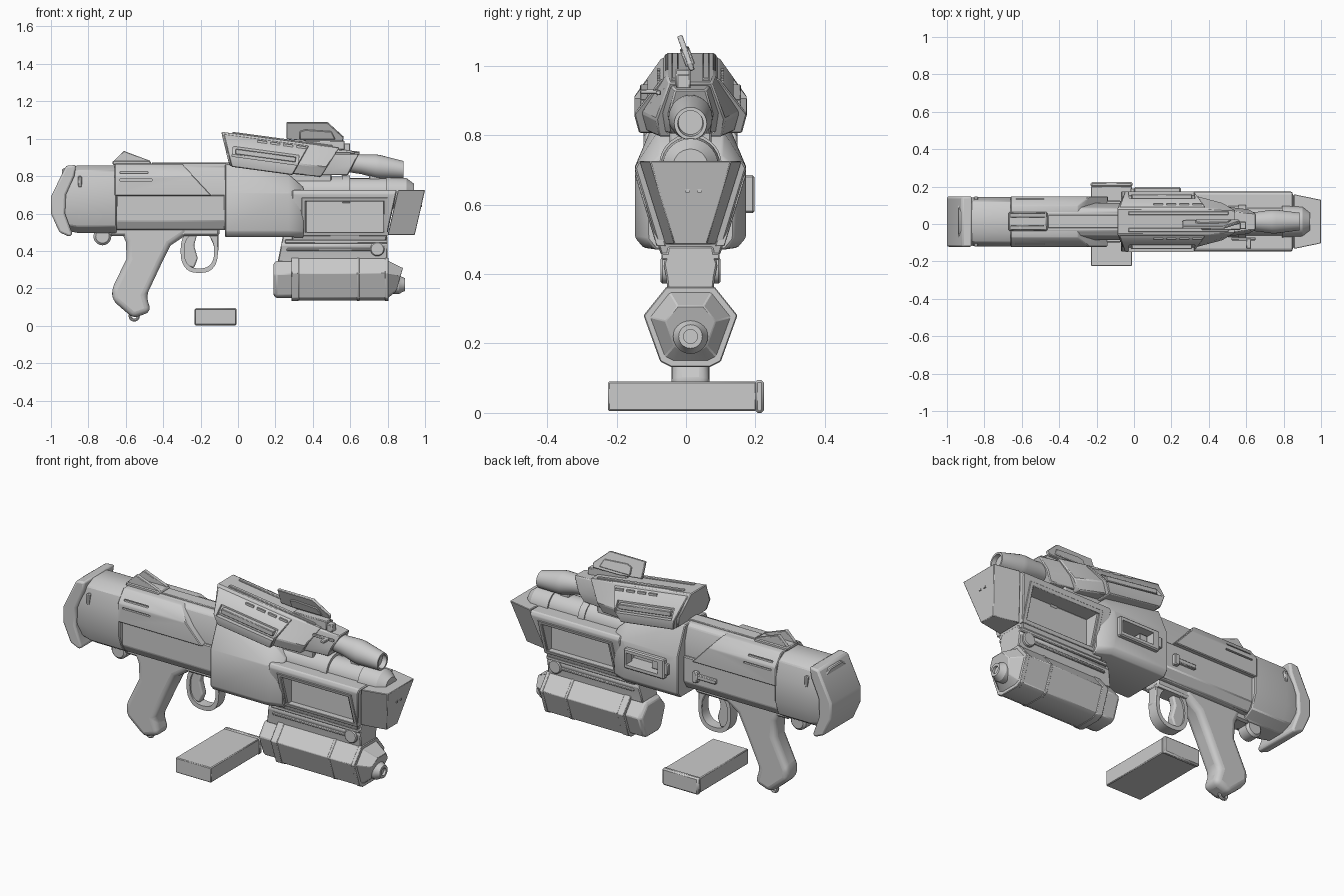
import bpy, bmesh
from math import sin, cos, pi, radians
from mathutils import Matrix

if "Cube" in bpy.data.objects:
    bpy.data.objects.remove(bpy.data.objects["Cube"])

C = 0.013                      # the gun's own centre plane in y


def finish(name, bm, bevel=0, segs=1):
    bmesh.ops.recalc_face_normals(bm, faces=bm.faces)
    me = bpy.data.meshes.new(name)
    bm.to_mesh(me)
    bm.free()
    ob = bpy.data.objects.new(name, me)
    bpy.context.collection.objects.link(ob)
    if bevel:
        m = ob.modifiers.new("bevel", 'BEVEL')
        m.width, m.segments, m.limit_method = bevel, segs, 'ANGLE'
    return ob


def skin(name, rings, bevel=0, segs=1, closed=False):
    """Join rings of points with quads; cap both ends, or close into a loop."""
    bm = bmesh.new()
    vs = [[bm.verts.new(p) for p in r] for r in rings]
    n = len(vs[0])
    pairs = list(zip(vs, vs[1:])) + ([(vs[-1], vs[0])] if closed else [])
    for a, b in pairs:
        for i in range(n):
            bm.faces.new((a[i], a[(i + 1) % n], b[(i + 1) % n], b[i]))
    if not closed:
        bm.faces.new(vs[0])
        bm.faces.new(vs[-1])
    return finish(name, bm, bevel, segs)


def loft(name, stations, bevel=0.005, segs=1):
    """Stations (x, shear, half section [(half width, z) top to bottom])."""
    rings = []
    for x, k, half in stations:
        pts = half + [(-y, z) for y, z in reversed(half)]
        rings.append([(x + k * (z - half[0][1]), C + y, z) for y, z in pts])
    return skin(name, rings, bevel, segs)


def prism(name, x0, x1, half, k0=0, k1=0, bevel=0.005):
    return loft(name, [(x0, k0, half), (x1, k1, half)], bevel)


def plate(name, pts, hy, bevel=0.005, segs=1, y=C):
    return skin(name, [[(a, y + s * hy, b) for a, b in pts] for s in (-1, 1)], bevel, segs)


def disc(name, x, z, r, hy, y=C, bevel=0.005):
    return plate(name, [(x + r * cos(i * pi / 10), z + r * sin(i * pi / 10)) for i in range(20)], hy, bevel, 1, y)


def turned(name, prof, z, slope=0, n=28):
    x0 = prof[0][0]
    return skin(name, [[(x, C + r * cos(2 * pi * i / n), z + slope * (x - x0) + r * sin(2 * pi * i / n))
                        for i in range(n)] for x, r in prof])


def boxes(name, dims, mirror=False, bevel=0):
    """Several boxes (x0, x1, y0, y1, z0, z1) in one mesh, y from the centre plane."""
    bm = bmesh.new()
    if mirror:
        dims = dims + [(a, b, -d, -c, e, f) for a, b, c, d, e, f in dims]
    for a, b, c, d, e, f in dims:
        m = Matrix.Translation(((a + b) / 2, C + (c + d) / 2, (e + f) / 2)) @ Matrix.Diagonal((b - a, d - c, f - e, 1))
        bmesh.ops.create_cube(bm, size=1, matrix=m)
    return finish(name, bm, bevel)


def cut(ob, dims, mirror=True):
    cutter = boxes("cutter", dims, mirror)
    cutter.hide_render = True
    m = ob.modifiers.new("cut", 'BOOLEAN')
    m.object, m.operation, m.solver = cutter, 'DIFFERENCE', 'EXACT'
    bpy.context.view_layer.objects.active = ob
    for mod in list(ob.modifiers):
        bpy.ops.object.modifier_apply(modifier=mod.name)
    bpy.data.objects.remove(cutter)


# stock: butt pad, collar and rounded rear body
plate("butt_pad", [(-.92, .855), (-.865, .86), (-.875, .80), (-.92, .70), (-.925, .60), (-.885, .49),
                   (-.90, .475), (-.955, .50), (-1, .60), (-1, .69)], .135, .028, 2)
rear = [(.06, .858), (.11, .83), (.132, .75), (.132, .61), (.105, .53), (.05, .495)]
loft("stock_body", [(-.94, 0, [(y * .85, .675 + (z - .675) * .9) for y, z in rear]), (-.85, 0, rear), (-.65, 0, rear)])
boxes("stock_clips", [(-.855, -.835, .10, .134, .74, .80)], True, .004)

# receiver: core, slotted side panels, lower frame, top rail
prism("receiver", -.66, -.06, [(.05, .868), (.075, .85), (.098, .77), (.098, .56), (.075, .513)])
panel = prism("receiver_panels", -.66, -.30, [(.085, .866), (.135, .80), (.135, .695)], 0, -.94, .004)
cut(panel, [(-.63, -.46, .123, .2, .775, .784), (-.63, -.48, .11, .2, .815, .824),
            (-.7, -.1, -.05, .05, .845, .9)])
prism("receiver_belt", -.65, -.07, [(.112, .70), (.112, .56), (.085, .515)])
boxes("lower_frame", [(-.68, -.10, -.05, .05, .48, .53)], bevel=.01)
boxes("top_rail", [(-.46, -.05, -.035, .035, .855, .874)], bevel=.003)
boxes("selector_lever", [(-.28, -.14, .10, .128, .60, .625), (-.17, -.14, .10, .134, .58, .64)], False, .004)

# rear sight with two fins
plate("rear_sight_base", [(-.67, .86), (-.67, .882), (-.47, .882), (-.46, .86)], .05)
for s in (-1, 1):
    plate("rear_sight_fin", [(-.665, .88), (-.61, .935), (-.585, .925), (-.465, .88)], .012, .003, 1, C + s * .034)

# grip, rear stud, lanyard ring
plate("grip", [(-.65, .56), (-.60, .45), (-.595, .36), (-.675, .195), (-.67, .135), (-.56, .04), (-.465, .075),
               (-.49, .16), (-.41, .33), (-.36, .43), (-.27, .49), (-.27, .56)], .055, .03, 4)
disc("rear_stud", -.725, .478, .048, .04, bevel=.012)
boxes("stud_arm", [(-.74, -.62, -.035, .035, .48, .525)], bevel=.008)
skin("lanyard_ring", [[(-.555 + (.022 + .008 * cos(b)) * cos(a), C + .008 * sin(b), .052 + (.022 + .008 * cos(b)) * sin(a))
                       for b in [j * pi / 4 for j in range(8)]] for a in [i * pi / 8 for i in range(16)]], closed=True)

# trigger guard and trigger
guard = []
for i in range(28):
    a = i * pi / 14
    u, v = [abs(f) ** .8 * (1 if f > 0 else -1) for f in (cos(a), sin(a))]
    guard.append([(-.207 + u * rx, C + y, .40 + v * rz)
                  for rx, rz, y in ((.1, .118, -.03), (.1, .118, .03), (.08, .094, .03), (.08, .094, -.03))])
skin("trigger_guard", guard, closed=True)
plate("guard_post", [(-.165, .51), (-.105, .51), (-.105, .40), (-.125, .37), (-.13, .43)], .03)
plate("trigger", [(-.28, .50), (-.215, .50), (-.235, .43), (-.215, .36), (-.235, .31), (-.285, .32), (-.30, .40)], .02, .008, 2)

# mid block with ejection port on the far side
low = [(.16, .71), (.16, .505), (.135, .475)]
block = loft("mid_block", [(-.07, 0, [(.095, .865)] + low), (.27, 0, [(.095, .81)] + low),
                           (.35, 0, [(.09, .74), (.13, .71), (.125, .50), (.10, .47)])])
port = boxes("port_frame", [(.0, .25, .13, .184, .575, .685)], bevel=.006)
for ob in (block, port):
    cut(ob, [(.04, .25 if ob == block else .235, .09, .3, .597, .663)], False)
boxes("charging_handle", [(-.02, .03, .14, .178, .60, .66), (.05, .10, .08, .15, .60, .655)], bevel=.004)
boxes("scope_mounts", [(-.04, .12, -.06, .06, .84, .93), (.25, .50, -.06, .06, .74, .86),
                       (.70, .76, -.022, .022, .76, .82)], bevel=.006)

# tapered fore shroud with recessed side windows and raised rims
shroud = prism("fore_shroud", .29, .85, [(.15, .725), (.161, .705), (.085, .455)], 0, .22)
cut(shroud, [(.37, .775, .068, .3, .50, .665)])
for s in (-1, 1):
    for xa, xb, za, zb in ((.34, .80, .665, .685), (.34, .80, .48, .50), (.34, .36, .48, .685), (.78, .80, .48, .685)):
        skin("window_rim", [[(x, C + s * (.160 + d - .304 * (.705 - z)), z)
                             for x, z in ((xa, za), (xb, za), (xb, zb), (xa, zb))] for d in (-.02, .006)], .002)
loft("muzzle_wedge", [(.855, .23, [(.147, .725), (.072, .485)]), (1.0, .23, [(.117, .725), (.047, .485)])], .003)
boxes("muzzle_studs", [(.97, .985, a, a + .012, .635, .645) for a in (-.015, .02)])

# upper gas tube and front cap
turned("upper_tube", [(.28, .085), (.56, .085), (.56, .09), (.60, .09), (.60, .075), (.80, .075)], .714)
turned("tube_cap", [(.79, .086), (.90, .08), (.94, .05)], .71)

# rail and knob joining shroud to the lower canister
rail = [(.065, .48), (.07, .45), (.078, .43), (.07, .39), (.065, .34)]
loft("under_rail", [(.24, .2, rail), (.80, 0, rail)])
boxes("rail_ribs", [(.26, .78, -.082, .082, .40, .415), (.25, .80, -.084, .084, .44, .46)], bevel=.004)
disc("rail_knob", .745, .41, .038, .086)

# faceted canister
hexa = [(.068, .36), (.132, .28), (.085, .15), (.055, .135)]


def scaled(f):
    return [(y * f, .245 + (z - .245) * f) for y, z in hexa]


loft("canister", [(.285, 0, scaled(1)), (.80, 0, scaled(1)), (.80, 0, scaled(.9)), (.882, .3, scaled(.55))], .003)
loft("canister_rear_cap", [(.19, 0, scaled(.76)), (.205, 0, scaled(.88)), (.29, 0, scaled(.88))])
for a, b in ((.285, .325), (.635, .65), (.785, .805)):
    prism("canister_band", a, b, scaled(1.025), bevel=.003)
turned("canister_nozzle", [(.80, .05), (.862, .05), (.875, .042), (.893, .034), (.893, .02), (.88, .02)], .22)

# sighting unit, built level and then tilted nose down
core = [(.07, 0), (.14, -.115), (.125, -.172)]
unit = [loft("scope_core", [(0, -.39, core), (.47, .3, core), (.637, .46, [(.062, 0), (.10, -.115), (.09, -.168)])])]
side_panel = prism("scope_side_panels", .015, .475, [(.083, -.012), (.163, -.12), (.148, -.178)], -.39, .4, .004)
cut(side_panel, [(.075, .43, .12, .3, -.122, -.068), (-.1, .7, -.06, .06, -.03, .1)])
unit.append(side_panel)
unit.append(boxes("scope_side_bars", [(.09, .415, .10, .146, -.108, -.08)], True, .003))
unit.append(boxes("scope_top_ribs", [(a, a + .05, .085, .096, -.03, -.018) for a in (.2, .27, .34, .41)], True))
unit.append(boxes("scope_top_strips", [(.06, .60, .035, .055, -.01, .008)], True, .003))
unit.append(loft("scope_nose", [(.58, .3, [(.06, -.012), (.085, -.10), (.075, -.16)]),
                                (.75, .35, [(.045, -.005), (.065, -.08), (.055, -.14)])]))
tilt = Matrix.Translation((-.09, 0, 1.037)) @ Matrix.Rotation(radians(7.7), 4, 'Y')
for ob in unit:
    ob.data.transform(tilt)
turned("lamp_barrel", [(.58, .05), (.66, .052), (.735, .063), (.76, .063), (.886, .047), (.886, .037), (.86, .035)], .873, -.13)
boxes("side_lever", [(.52, .65, -.10, -.085, .915, .93), (.60, .625, -.145, -.09, .918, .932)], bevel=.003)

# folding optic plate leaning sideways on a small mount
optic = [plate("optic_plate", [(.26, 1.0), (.26, 1.092), (.48, 1.092), (.565, 1.01), (.56, .985), (.40, .985)], .008, .003, 1, 0),
         plate("optic_inner_plate", [(.33, 1.0), (.33, 1.045), (.36, 1.055), (.50, 1.045), (.52, 1.0)], .014, .003, 1, 0)]
lean = Matrix.Translation((0, .013, 1.0)) @ Matrix.Rotation(radians(20), 4, 'X') @ Matrix.Translation((0, 0, -1.0))
for ob in optic:
    ob.data.transform(lean)
boxes("optic_mount", [(.36, .57, -.045, .0, .94, .99), (.52, .60, -.04, .0, .93, .975)], bevel=.004)

# loose magazine lying beneath
boxes("magazine", [(-.23, -.01, -.238, .19, .006, .09)], bevel=.004)
boxes("magazine_cap", [(-.232, -.008, .185, .212, 0, .095)], bevel=.008)

# smooth curved areas, keep edges sharp
bpy.ops.object.select_all(action='SELECT')
bpy.context.view_layer.objects.active = bpy.data.objects["grip"]
bpy.ops.object.shade_smooth_by_angle(angle=radians(30))
